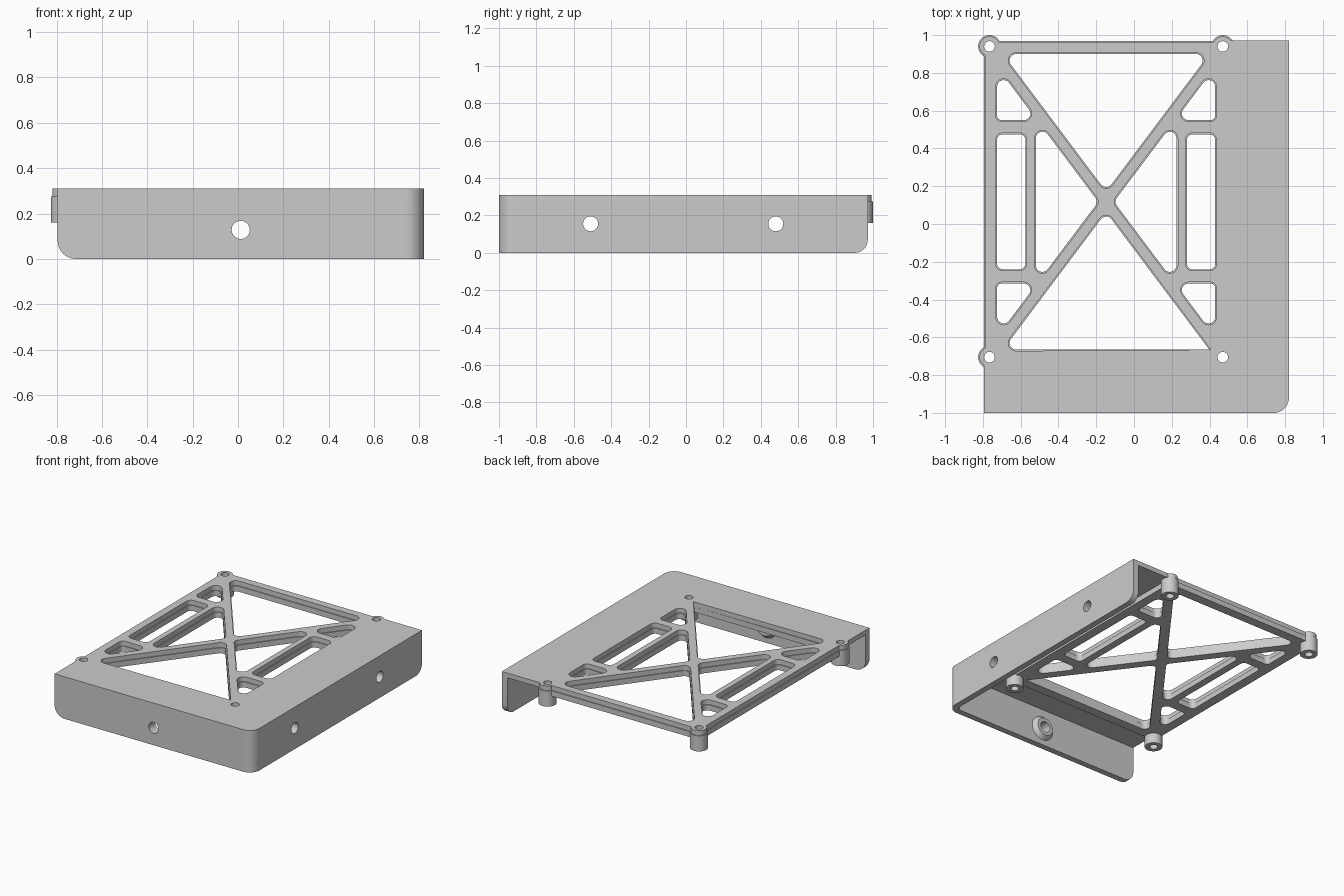
import bpy, bmesh, math
from mathutils import Vector

if "Cube" in bpy.data.objects:
    bpy.data.objects.remove(bpy.data.objects["Cube"])

CX, CY = -0.1475, 0.1175          # lattice centre
HX, HY = 0.6175, 0.8225           # boss offsets from it
TOP, MID, LOW, FOOT = 0.31, 0.275, 0.235, 0.16
WALL, CORNER = 0.045, 0.08
STEP = 0.007                      # cover is stepped back from the frame

grey = bpy.data.materials.new("grey")
grey.diffuse_color = (0.6, 0.6, 0.6, 1)
grey.use_nodes = True
grey.node_tree.nodes["Principled BSDF"].inputs["Base Color"].default_value = grey.diffuse_color


def arc(c, r, a0, a1, n=16):
    """Points on an arc, angles in degrees."""
    return [(c[0] + r * math.cos(math.radians(a0 + (a1 - a0) * i / n)),
             c[1] + r * math.sin(math.radians(a0 + (a1 - a0) * i / n))) for i in range(n + 1)]


def circle(c, r, n=32):
    return arc(c, r, 0, 360, n)[:-1]


def rounded(pts, radii, grow=0.0):
    """Convex polygon with rounded corners, grown outward."""
    out = []
    for i, p in enumerate(pts):
        p, r = Vector(p), radii[i]
        if r + grow <= 0:
            out.append(tuple(p))
            continue
        d1 = (Vector(pts[i - 1]) - p).normalized()
        d2 = (Vector(pts[(i + 1) % len(pts)]) - p).normalized()
        half = d1.angle(d2) / 2
        c = p + (d1 + d2).normalized() * r / math.sin(half)
        n1 = p + d1 * r / math.tan(half) - c
        n2 = p + d2 * r / math.tan(half) - c
        a0, a1 = math.atan2(n1.y, n1.x), math.atan2(n2.y, n2.x)
        a1 = a0 + (a1 - a0 + math.pi) % (2 * math.pi) - math.pi
        out += arc(c, r + grow, math.degrees(a0), math.degrees(a1), 8)
    return out


def finish(name, bm):
    bmesh.ops.remove_doubles(bm, verts=bm.verts, dist=1e-5)
    bmesh.ops.recalc_face_normals(bm, faces=bm.faces)
    me = bpy.data.meshes.new(name)
    bm.to_mesh(me)
    bm.free()
    me.materials.append(grey)
    ob = bpy.data.objects.new(name, me)
    bpy.context.collection.objects.link(ob)
    bpy.ops.object.select_all(action='DESELECT')
    ob.select_set(True)
    bpy.context.view_layer.objects.active = ob
    bpy.ops.object.shade_smooth_by_angle(angle=math.radians(30))
    return ob


def slab(name, loops, thick, loc, rot=(0, 0, 0)):
    """Extrude an outline with holes, centred on loc."""
    cu = bpy.data.curves.new(name + "_profile", 'CURVE')
    cu.dimensions, cu.fill_mode, cu.extrude = '2D', 'BOTH', thick / 2
    for loop in loops:
        s = cu.splines.new('POLY')
        s.points.add(len(loop) - 1)
        for pt, co in zip(s.points, loop):
            pt.co = (co[0], co[1], 0, 1)
        s.use_cyclic_u = True
    tmp = bpy.data.objects.new(name + "_profile", cu)
    bpy.context.collection.objects.link(tmp)
    dg = bpy.context.evaluated_depsgraph_get()
    me = bpy.data.meshes.new_from_object(tmp.evaluated_get(dg))
    bm = bmesh.new()
    bm.from_mesh(me)
    bpy.data.objects.remove(tmp)
    bpy.data.meshes.remove(me)
    ob = finish(name, bm)
    ob.location, ob.rotation_euler = loc, rot
    return ob


# Lattice openings: triangles between the diagonals, side slots, end pockets
def openings(grow):
    k, c, r = HY / HX, 0.055, 0.035
    out = []

    def add(pts, radii, sx, sy):
        out.append(rounded([(CX + sx * u, CY + sy * v) for u, v in pts], radii, grow))

    ve, us, uo, ui, vs, vp = 0.7825, 0.3725, 0.5775, 0.4275, 0.3575, 0.4325
    ue = (ve - c) / k
    end = [(0, c), (ue, ve), (-ue, ve)]
    add(end, [r] * 3, 1, 1)
    add(end, [r, 0, r], 1, -1)
    for sx in (-1, 1):
        add([(c / k, 0), (us, k * us - c), (us, c - k * us)], [r] * 3, sx, 1)
        add([(ui, -vs), (uo, -vs), (uo, vs), (ui, vs)], [0.03] * 4, sx, 1)
        for sy in (-1, 1):
            add([(uo, vp), (uo, k * uo - c), ((vp + c) / k, vp)], [0.025, r, r], sx, sy)
    return out


bosses = [(CX - HX, CY - HY), (CX + HX, CY - HY), (CX + HX, CY + HY), (CX - HX, CY + HY)]
screw_holes = [circle(b, 0.028) for b in bosses]

# Lower lattice frame with rounded ears at the bosses
R, d = 0.06, 0.03
t = math.degrees(math.acos(d / R))
frame = []
for i, b in enumerate(bosses):
    frame += arc(b, R, 180 - t + 90 * i, 270 + t + 90 * i, 32)
slab("lattice_frame", [frame] + openings(0) + screw_holes, MID - LOW, (0, 0, (MID + LOW) / 2))

# Standoff tubes below the frame
for b, hole in zip(bosses, screw_holes):
    slab("standoff", [circle(b, R), hole], LOW - FOOT, (0, 0, (LOW + FOOT) / 2))

# Cover plate with ears on the open sides
L, RT, FR, BK = -0.795, 0.82, -1.0, 0.972
R2, d2 = R - STEP, d - STEP
t2 = math.degrees(math.acos(d2 / R2))
t3 = math.degrees(math.acos((BK - bosses[2][1]) / R2))
t4 = math.degrees(math.acos(d / R2))
cover = [(L, FR)] + arc((RT - CORNER, FR + CORNER), CORNER, -90, 0, 12) + [(RT, BK)]
cover += arc(bosses[2], R2, 90 - t3, 90 + t2)
cover += arc(bosses[3], R2, 90 - t2, 180 + t2, 32)
cover += arc(bosses[0], R2, 180 - t2, 180 + t4)
slab("cover_plate", [cover] + openings(STEP) + screw_holes, TOP - MID, (0, 0, (TOP + MID) / 2))

# Front and right skirt walls with their mounting holes
HR = 0.04
front_holes, side_holes = [(0.012, 0.128)], [(-0.51, 0.155), (0.48, 0.155)]
xe, ye = RT - CORNER, FR + CORNER
slab("front_wall", [rounded([(L, 0), (xe, 0), (xe, MID), (L, MID)], [0.08, 0, 0, 0])]
     + [circle(h, HR) for h in front_holes],
     WALL, (0, FR + WALL / 2, 0), (math.pi / 2, 0, 0))
slab("right_wall", [rounded([(ye, 0), (BK, 0), (BK, MID), (ye, MID)], [0, 0.07, 0, 0])]
     + [circle(h, HR) for h in side_holes],
     WALL, (RT - WALL / 2, 0, 0), (math.pi / 2, 0, math.pi / 2))
slab("wall_corner", [arc((xe, ye), CORNER, -90, 0, 12) + arc((xe, ye), CORNER - WALL, 0, -90, 12)],
     MID, (0, 0, MID / 2))


# Tapered collars around the holes, on the inside of the walls
def collar(loc, rot):
    bm = bmesh.new()
    rings = [[bm.verts.new((x, y, h)) for x, y in circle((0, 0), r)]
             for r, h in ((0.09, 0), (0.065, 0.03), (HR, 0.03), (HR, 0))]
    for a, b in zip(rings, rings[1:]):
        for i in range(32):
            j = (i + 1) % 32
            bm.faces.new((a[i], a[j], b[j], b[i]))
    ob = finish("hole_collar", bm)
    ob.location, ob.rotation_euler = loc, rot


for x, z in front_holes:
    collar((x, FR + WALL, z), (-math.pi / 2, 0, 0))
for y, z in side_holes:
    collar((RT - WALL, y, z), (0, -math.pi / 2, 0))
